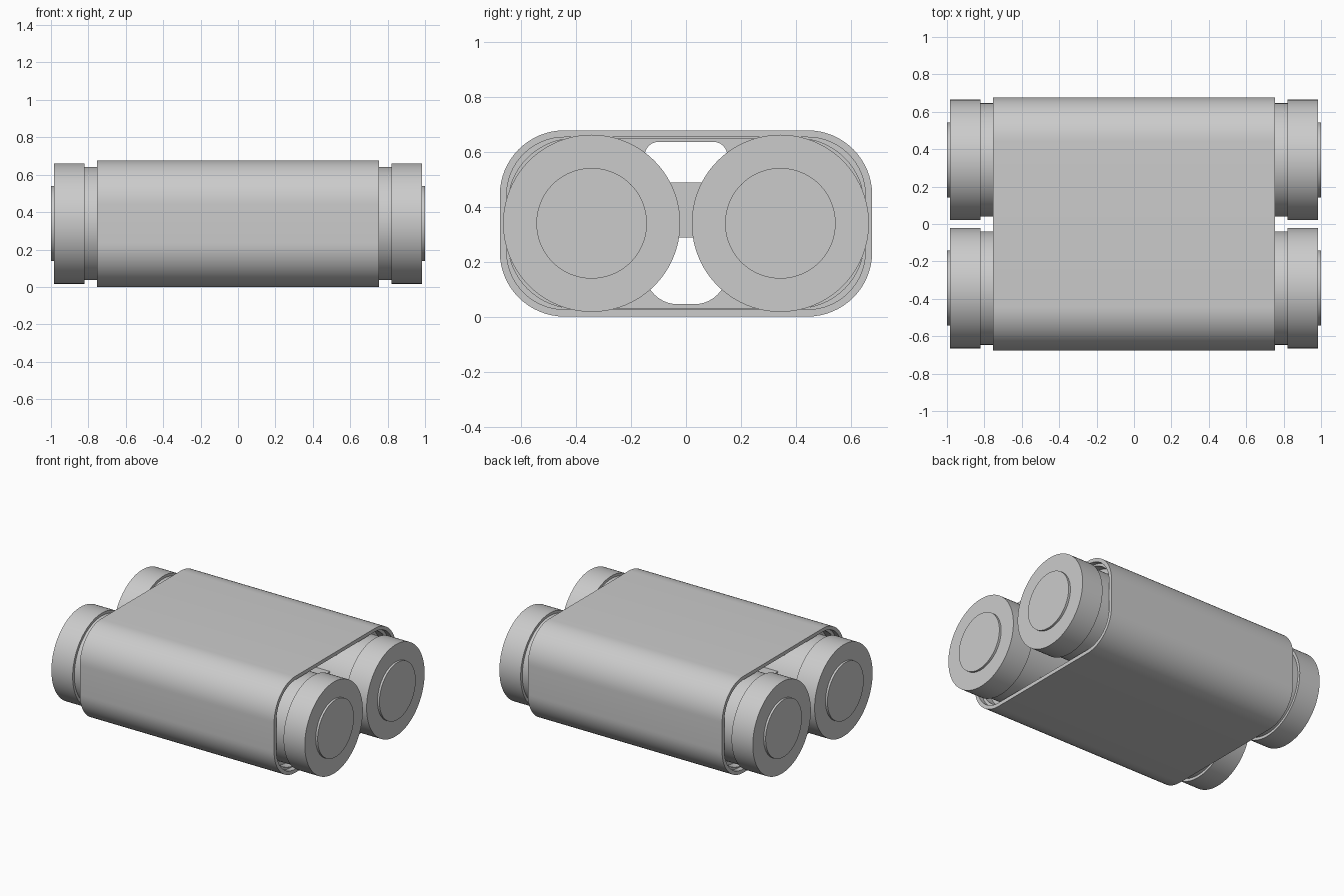
import bpy, bmesh, math

if "Cube" in bpy.data.objects:
    bpy.data.objects.remove(bpy.data.objects["Cube"])

gray = bpy.data.materials.new("light gray")
gray.diffuse_color = (0.6, 0.6, 0.6, 1)
gray.use_nodes = True
gray.node_tree.nodes["Principled BSDF"].inputs["Base Color"].default_value = gray.diffuse_color
MID = 0.339      # height of the barrel axes
SPACING = 0.343  # sideways offset of each barrel axis


def finish(name, bm):
    bmesh.ops.recalc_face_normals(bm, faces=bm.faces[:])
    mesh = bpy.data.meshes.new(name)
    bm.to_mesh(mesh)
    bm.free()
    mesh.materials.append(gray)
    ob = bpy.data.objects.new(name, mesh)
    bpy.context.collection.objects.link(ob)
    bpy.ops.object.select_all(action='DESELECT')
    ob.select_set(True)
    bpy.context.view_layer.objects.active = ob
    bpy.ops.object.shade_smooth_by_angle(angle=math.radians(30))
    return ob


def rounded_loop(half_y, z0, z1, r_top, r_bottom, n=16):
    """Rounded rectangle in the YZ plane, with separate top and bottom radii."""
    pts = []
    for k, (sy, top) in enumerate([(1, True), (-1, True), (-1, False), (1, False)]):
        r = r_top if top else r_bottom
        cy = sy * (half_y - r)
        cz = z1 - r if top else z0 + r
        for i in range(n + 1):
            a = (k + i / n) * math.pi / 2
            pts.append((cy + r * math.cos(a), cz + r * math.sin(a)))
    return pts


def tube(name, outer, inner, half_x):
    """Extrude the band between two matching loops along X."""
    bm = bmesh.new()
    rings = [[bm.verts.new((x, y, z)) for y, z in loop]
             for x, loop in ((-half_x, outer), (half_x, outer),
                             (half_x, inner), (-half_x, inner))]
    n = len(outer)
    for k in range(4):
        a, b = rings[k], rings[(k + 1) % 4]
        for i in range(n):
            j = (i + 1) % n
            bm.faces.new((a[i], a[j], b[j], b[i]))
    return finish(name, bm)


def lathe(name, profile, y, n=96):
    """Revolve (x, radius) steps around an axis parallel to X."""
    bm = bmesh.new()
    rings = []
    for x, r in profile:
        rings.append([bm.verts.new((x, y + r * math.cos(2 * math.pi * i / n),
                                    MID + r * math.sin(2 * math.pi * i / n)))
                      for i in range(n)])
    for a, b in zip(rings, rings[1:]):
        for i in range(n):
            j = (i + 1) % n
            bm.faces.new((a[i], a[j], b[j], b[i]))
    bm.faces.new(rings[0])
    bm.faces.new(rings[-1])
    return finish(name, bm)


# Outer sleeve
sleeve_inside = rounded_loop(0.652, 0.026, 0.652, 0.21, 0.21)
tube("sleeve", rounded_loop(0.677, 0, 0.677, 0.235, 0.235), sleeve_inside, 0.755)

# Thin lining with rounder corners
tube("lining", sleeve_inside, rounded_loop(0.648, 0.03, 0.648, 0.245, 0.245), 0.72)

# Recessed inner frame with the central opening between the barrels
tube("inner_frame", rounded_loop(0.65, 0.028, 0.65, 0.21, 0.21),
     rounded_loop(0.15, 0.045, 0.635, 0.05, 0.12), 0.66)

# Barrels with end caps and raised end discs
half = [(0.82, 0.303), (0.82, 0.322), (0.985, 0.322), (0.985, 0.201), (1.0, 0.201)]
profile = [(-x, r) for x, r in reversed(half)] + half
for side, label in ((-1, "front"), (1, "back")):
    lathe(label + "_barrel", profile, side * SPACING)

# Bridge joining the two barrels
bm = bmesh.new()
bmesh.ops.create_cube(bm, size=1)
for v in bm.verts:
    v.co = (v.co.x * 1.32, v.co.y * 0.16, 0.387 + v.co.z * 0.2)
finish("bridge", bm)
